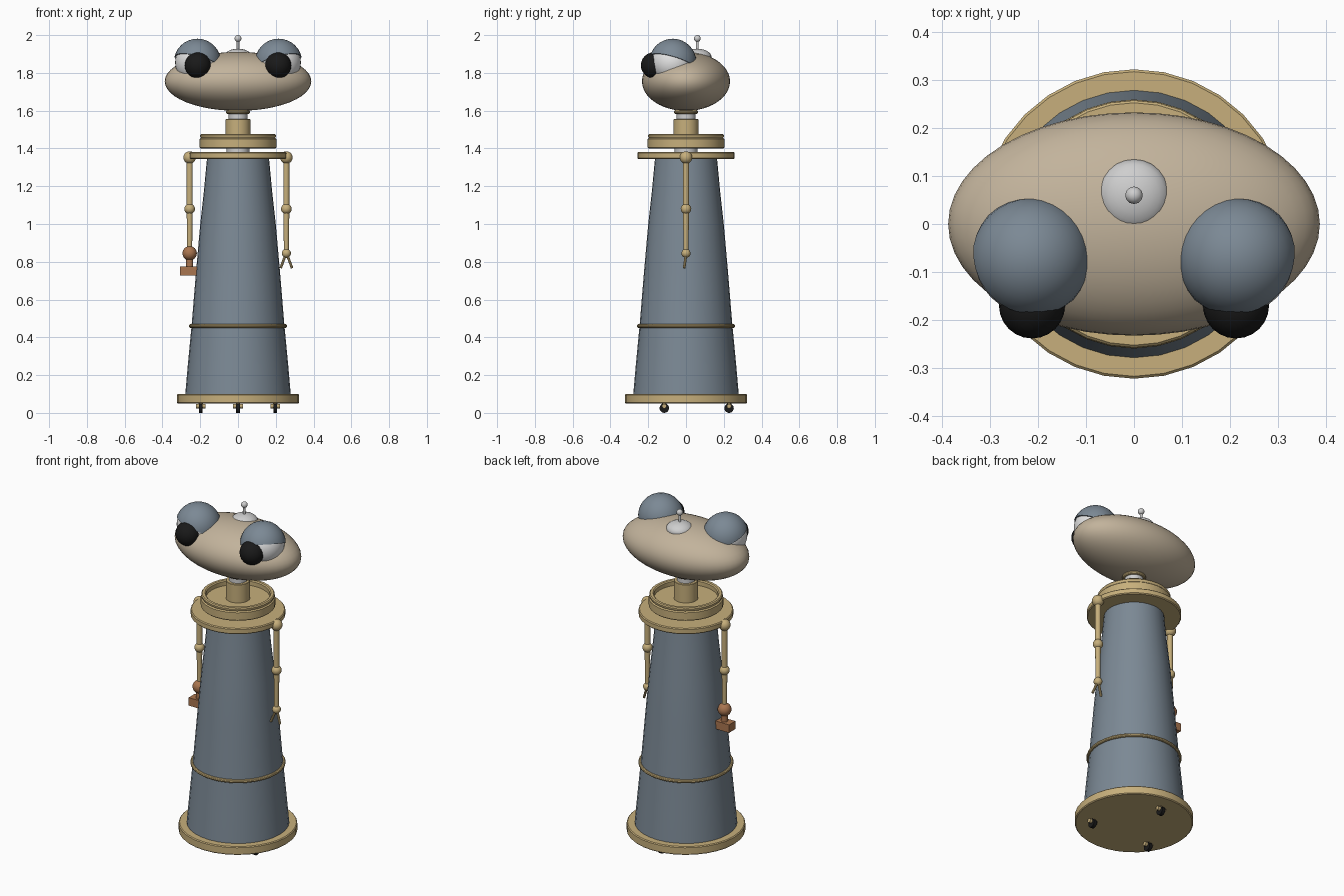
import bpy, bmesh, math
from mathutils import Vector

cube = bpy.data.objects.get("Cube")
if cube:
    bpy.data.objects.remove(cube, do_unlink=True)


def material(name, rgb):
    m = bpy.data.materials.new(name)
    m.use_nodes = True
    m.diffuse_color = (*rgb, 1)
    bsdf = m.node_tree.nodes["Principled BSDF"]
    bsdf.inputs["Base Color"].default_value = (*rgb, 1)
    bsdf.inputs["Roughness"].default_value = 0.6
    return m


BLUE = material("slate blue", (0.2, 0.25, 0.3))
GOLD = material("brass", (0.57, 0.43, 0.2))
TAN = material("beige", (0.54, 0.45, 0.33))
SILVER = material("silver", (0.62, 0.62, 0.62))
WHITE = material("eye white", (0.78, 0.78, 0.78))
BLACK = material("black", (0.01, 0.01, 0.01))
BROWN = material("copper brown", (0.4, 0.18, 0.08))


def finish(bm, name, mat):
    bmesh.ops.recalc_face_normals(bm, faces=bm.faces)
    mesh = bpy.data.meshes.new(name)
    bm.to_mesh(mesh)
    bm.free()
    mesh.materials.append(mat)
    ob = bpy.data.objects.new(name, mesh)
    bpy.context.collection.objects.link(ob)
    bpy.ops.object.select_all(action='DESELECT')
    ob.select_set(True)
    bpy.context.view_layer.objects.active = ob
    bpy.ops.object.shade_smooth_by_angle(angle=math.radians(35))
    return ob


def lathe(name, profile, mat, steps=32):
    """Spin (radius, height) points around the vertical axis."""
    bm = bmesh.new()
    verts = [bm.verts.new((r, 0, z)) for r, z in profile]
    edges = [bm.edges.new(pair) for pair in zip(verts, verts[1:])]
    bmesh.ops.spin(bm, geom=verts + edges, cent=(0, 0, 0), axis=(0, 0, 1),
                   angle=math.tau, steps=steps)
    bmesh.ops.remove_doubles(bm, verts=bm.verts, dist=0.0005)
    return finish(bm, name, mat)


def disc(name, r, z0, z1, mat, b=0.005):
    return lathe(name, [(0, z0), (r - b, z0), (r, z0 + b), (r, z1 - b), (r - b, z1), (0, z1)], mat)


def ball(name, centre, radii, mat, seg=24, cut=None):
    """Ellipsoid, optionally keeping only the side a plane normal points to."""
    bm = bmesh.new()
    bmesh.ops.create_uvsphere(bm, u_segments=seg, v_segments=seg // 2, radius=1)
    if isinstance(radii, float):
        radii = (radii,) * 3
    bmesh.ops.scale(bm, vec=radii, verts=bm.verts)
    if cut:
        geom = bm.verts[:] + bm.edges[:] + bm.faces[:]
        bmesh.ops.bisect_plane(bm, geom=geom, plane_co=(0, 0, 0), plane_no=cut, clear_inner=True)
        bmesh.ops.holes_fill(bm, edges=[e for e in bm.edges if e.is_boundary])
    bmesh.ops.translate(bm, vec=centre, verts=bm.verts)
    return finish(bm, name, mat)


def rod(name, a, b, r, mat, seg=16, r2=None):
    a, b = Vector(a), Vector(b)
    bm = bmesh.new()
    bmesh.ops.create_cone(bm, cap_ends=True, segments=seg, radius1=r,
                          radius2=r if r2 is None else r2, depth=(b - a).length)
    turn = Vector((0, 0, 1)).rotation_difference(b - a).to_matrix()
    bmesh.ops.rotate(bm, cent=(0, 0, 0), matrix=turn, verts=bm.verts)
    bmesh.ops.translate(bm, vec=(a + b) / 2, verts=bm.verts)
    return finish(bm, name, mat)


def ring(name, major, minor, z, mat):
    pts = [(major + minor * math.cos(i * math.tau / 10), z + minor * math.sin(i * math.tau / 10))
           for i in range(11)]
    return lathe(name, pts, mat)


# Tapered body on a base plate
disc("base_plate", 0.323, 0.05, 0.1, GOLD)
lathe("body", [(0, 0.09), (0.28, 0.09), (0.266, 0.25), (0.246, 0.46), (0.222, 0.75),
               (0.2, 1.0), (0.18, 1.18), (0.164, 1.35), (0, 1.35)], BLUE)
ring("body_band", 0.25, 0.01, 0.46, GOLD)

# Shoulder plate and dished collar
disc("shoulder_plate", 0.258, 1.345, 1.38, GOLD)
disc("collar_spacer", 0.06, 1.37, 1.41, SILVER, 0.002)
lathe("collar", [(0, 1.4), (0.198, 1.4), (0.203, 1.405), (0.203, 1.45), (0.196, 1.456),
                 (0.2, 1.462), (0.2, 1.47), (0.195, 1.476), (0.18, 1.476), (0.174, 1.47),
                 (0.174, 1.445), (0, 1.445)], GOLD)

# Neck
disc("neck", 0.066, 1.44, 1.555, GOLD, 0.002)
disc("neck_joint", 0.05, 1.55, 1.62, SILVER, 0.002)
ring("neck_ring", 0.055, 0.01, 1.593, GOLD)

# Head with dome and antenna
ball("head", (0, 0, 1.755), (0.388, 0.233, 0.156), TAN, 48)
ball("antenna_dome", (0, 0.06, 1.885), (0.075, 0.075, 0.043), SILVER)
rod("antenna_stem", (0, 0.06, 1.92), (0, 0.06, 1.98), 0.007, SILVER)
ball("antenna_tip", (0, 0.06, 1.982), 0.018, SILVER)

for s, side in ((1, "left"), (-1, "right")):
    # Eyes with tilted half-dome lids
    eye = (s * 0.215, -0.07, 1.856)
    ball(side + "_eyeball", eye, 0.118, WHITE, 32)
    ball(side + "_eyelid", eye, 0.125, BLUE, 32, cut=(-s * 0.27, 0.3, 1))
    ball(side + "_pupil", (s * 0.213, -0.17, 1.84), 0.069, BLACK)

    # Arms
    x = s * 0.256
    ball(side + "_shoulder", (x, 0, 1.352), 0.033, GOLD)
    rod(side + "_upper_arm", (x, 0, 1.35), (x, 0, 1.08), 0.016, GOLD)
    ball(side + "_elbow", (x, 0, 1.08), 0.028, GOLD)
    rod(side + "_forearm", (x, 0, 1.08), (x, 0, 0.85), 0.016, GOLD, r2=0.013)

# Left claw
ball("left_wrist", (0.256, 0, 0.845), 0.024, GOLD)
for k, name in ((1, "outer_finger"), (-1, "inner_finger")):
    rod(name, (0.256 + k * 0.005, 0, 0.835), (0.256 + k * 0.03, -0.01, 0.767), 0.007, GOLD, 10)

# Right hammer hand
ball("right_wrist", (-0.256, 0, 0.845), 0.038, BROWN)
rod("hand_stem", (-0.256, 0, 0.83), (-0.256, 0, 0.77), 0.019, BROWN)
bm = bmesh.new()
bmesh.ops.create_cube(bm, size=1)
bmesh.ops.scale(bm, vec=(0.094, 0.06, 0.048), verts=bm.verts)
bmesh.ops.translate(bm, vec=(-0.26, 0, 0.752), verts=bm.verts)
finish(bm, "hand_block", BROWN)

# Three casters
for i, (x, y) in enumerate(((-0.197, -0.115), (0.197, -0.115), (0, 0.228))):
    rod(f"wheel_{i}", (x - 0.01, y, 0.025), (x + 0.01, y, 0.025), 0.025, BLACK, 20)
    rod(f"wheel_hub_{i}", (x - 0.026, y, 0.036), (x + 0.026, y, 0.036), 0.012, GOLD, 14)
    rod(f"wheel_post_{i}", (x, y, 0.035), (x, y, 0.055), 0.012, GOLD, 14)
